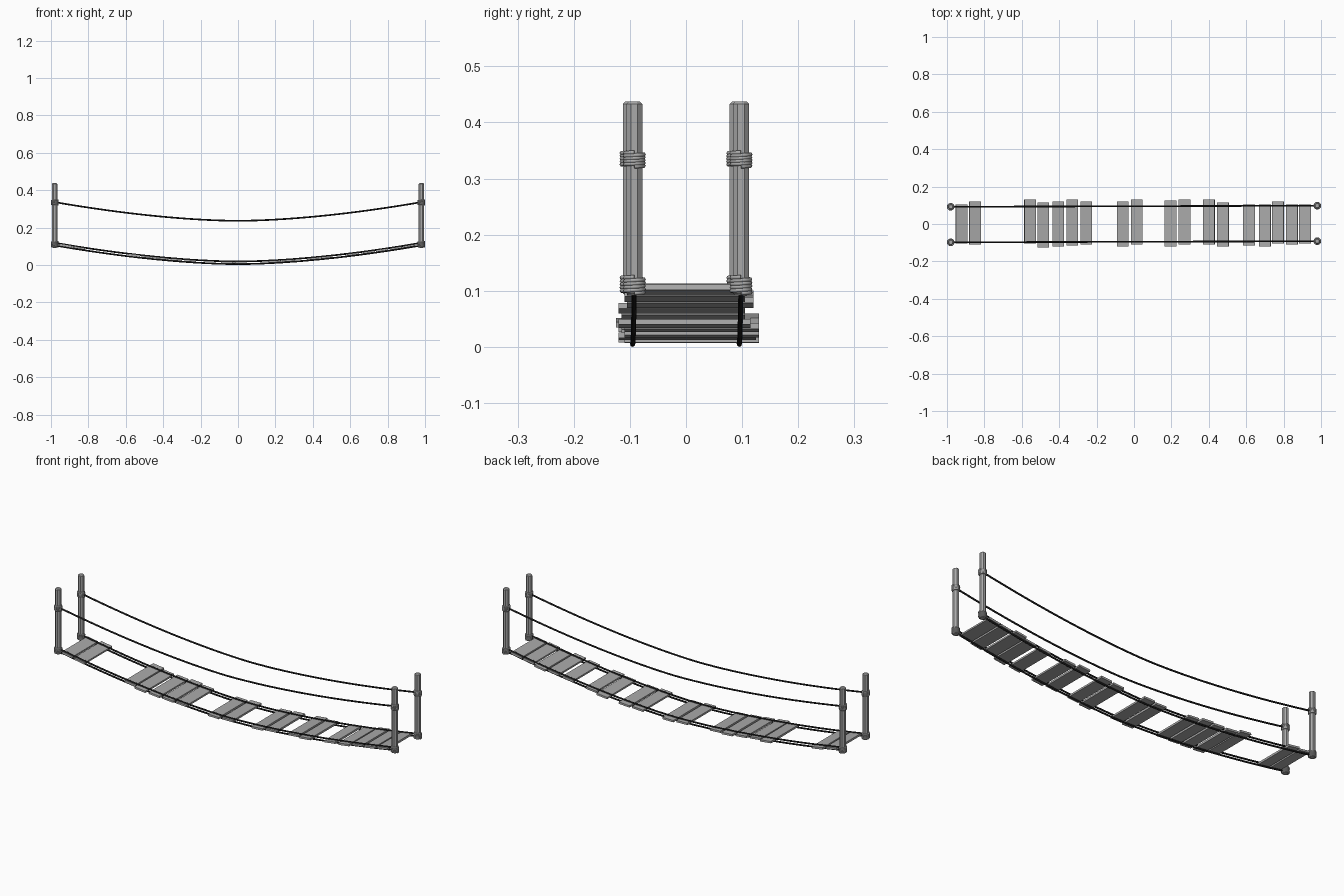
import bpy, bmesh, math, random
from mathutils import Vector

random.seed(4)
if "Cube" in bpy.data.objects:
    bpy.data.objects.remove(bpy.data.objects["Cube"], do_unlink=True)


def material(name, rgb):
    mat = bpy.data.materials.new(name)
    mat.use_nodes = True
    mat.diffuse_color = (*rgb, 1)
    mat.node_tree.nodes["Principled BSDF"].inputs["Base Color"].default_value = (*rgb, 1)
    return mat


GREY = material("weathered_grey", (0.4, 0.4, 0.4))
DARK = material("dark_rope", (0.012, 0.012, 0.012))

SPAN = 0.98      # post distance from the middle
HALF = 0.095     # rope distance from the centre line
ROPE = 0.0045    # rope radius
DROP = 0.1       # sag depth


def sag(x):
    return DROP * abs(x / SPAN) ** 1.7


def tube(name, points, radius, mat, sides=8):
    """Sweep a round section along a path."""
    bm = bmesh.new()
    rings = []
    pts = [Vector(p) for p in points]
    for i, p in enumerate(pts):
        along = (pts[min(i + 1, len(pts) - 1)] - pts[max(i - 1, 0)]).normalized()
        side = along.cross(Vector((0, 0, 1))).normalized()
        up = side.cross(along)
        ring = []
        for k in range(sides):
            a = math.tau * k / sides
            ring.append(bm.verts.new(p + radius * (math.cos(a) * side + math.sin(a) * up)))
        rings.append(ring)
    for a, b in zip(rings, rings[1:]):
        for k in range(sides):
            n = (k + 1) % sides
            bm.faces.new((a[k], a[n], b[n], b[k]))
    bm.faces.new(rings[0])
    bm.faces.new(rings[-1])
    bmesh.ops.recalc_face_normals(bm, faces=bm.faces)
    for f in bm.faces:
        f.smooth = len(f.verts) == 4
    mesh = bpy.data.meshes.new(name)
    bm.to_mesh(mesh)
    bm.free()
    mesh.materials.append(mat)
    obj = bpy.data.objects.new(name, mesh)
    bpy.context.collection.objects.link(obj)
    return obj


def bevel(obj, width):
    mod = obj.modifiers.new("soft_edge", "BEVEL")
    mod.width = width
    mod.segments = 1
    mod.limit_method = "ANGLE"
    mod.angle_limit = math.radians(60)


def post(name, x, y):
    low, high = 0.092, 0.437
    bpy.ops.mesh.primitive_cylinder_add(vertices=8, radius=0.0155, depth=high - low,
                                        location=(x, y, (low + high) / 2),
                                        rotation=(0, 0, math.pi / 8))
    obj = bpy.context.object
    obj.name = name
    obj.data.materials.append(GREY)
    bevel(obj, 0.004)


def wrap(name, x, y, z, turns, height):
    """Coil of cord bound around a post."""
    steps = 20
    pts = []
    for i in range(turns * steps + 1):
        a = math.tau * i / steps
        r = 0.0162 + random.uniform(0, 0.0004)
        pts.append((x + r * math.cos(a), y + r * math.sin(a),
                    z + height * (i / (turns * steps) - 0.5)))
    tube(name, pts, 0.004, GREY, 6)


# Posts and their cord bindings
for end, sx in (("left", 1), ("right", -1)):
    for face, sy in (("front", -1), ("back", 1)):
        x, y = sx * SPAN, sy * HALF + sx * 0.003
        post(f"{end}_{face}_post", x, y)
        wrap(f"{end}_{face}_upper_wrap", x, y, 0.334, 5, 0.025)
        wrap(f"{end}_{face}_lower_wrap", x, y, 0.11, 5, 0.029)

# Handrails, and a pair of deck ropes holding the planks on each side
STEPS = 40
xs = [SPAN * (2 * i / STEPS - 1) for i in range(STEPS + 1)]
for face, sy in (("front", -1), ("back", 1)):
    for part, base in (("handrail", 0.236), ("deck_rope_under", ROPE), ("deck_rope_over", 0.0185)):
        path = [(x, sy * HALF + 0.003 * x, base + sag(x)) for x in xs]
        tube(f"{face}_{part}", path, ROPE, DARK)

# Deck planks: position along the bridge, back end, front end
PLANKS = [(-.922, .105, .105), (-.85, .12, .11), (-.555, .13, .105), (-.485, .115, .125),
          (-.405, .12, .12), (-.33, .13, .115), (-.255, .12, .11), (-.06, .12, .12),
          (.015, .13, .11), (.195, .125, .12), (.27, .13, .11), (.4, .13, .11),
          (.475, .115, .12), (.615, .105, .115), (.7, .105, .12), (.77, .12, .105),
          (.845, .105, .11), (.915, .105, .105)]
for i, (x, back, front) in enumerate(PLANKS):
    slope = math.atan2(sag(x + 0.02) - sag(x - 0.02), 0.04)
    bpy.ops.mesh.primitive_cube_add(size=1, location=(x, (back - front) / 2, 0.0125 + sag(x)),
                                    rotation=(0, -slope, 0))
    plank = bpy.context.object
    plank.name = f"plank_{i + 1}"
    plank.scale = (0.063, back + front, 0.01)
    plank.data.materials.append(GREY)
